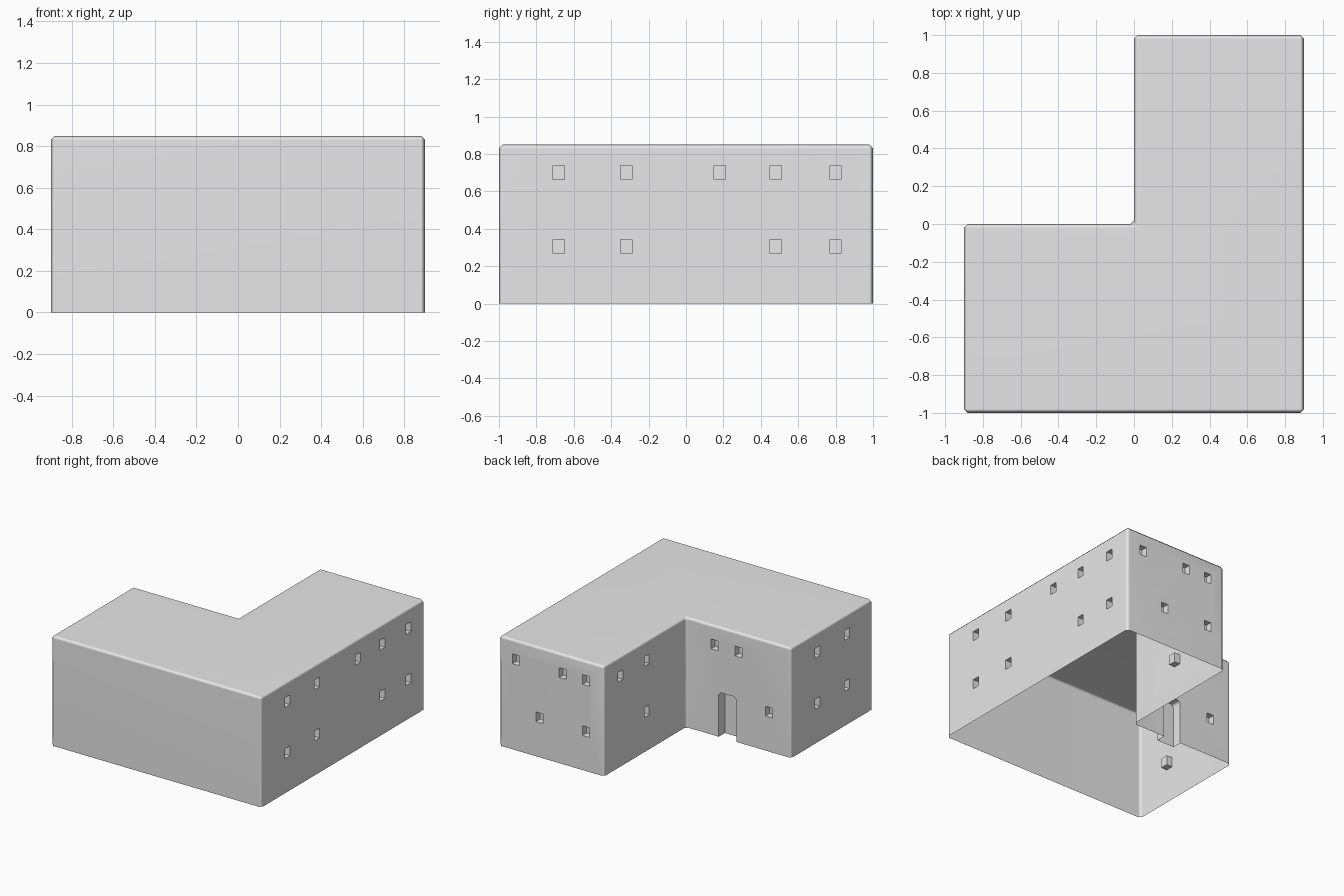
import bpy, bmesh, math
from mathutils import Vector

cube = bpy.data.objects.get("Cube")
if cube:
    bpy.data.objects.remove(cube, do_unlink=True)

HEIGHT, CHAMFER = 0.85, 0.02
HIGH, LOW = 0.70, 0.305

plaster = bpy.data.materials.new("pale_grey_plaster")
plaster.use_nodes = True
plaster.diffuse_color = (0.8, 0.8, 0.8, 1)
plaster.node_tree.nodes["Principled BSDF"].inputs["Base Color"].default_value = (0.8, 0.8, 0.8, 1)


def add_object(name, bm):
    bmesh.ops.recalc_face_normals(bm, faces=bm.faces)
    mesh = bpy.data.meshes.new(name)
    bm.to_mesh(mesh)
    bm.free()
    mesh.materials.append(plaster)
    obj = bpy.data.objects.new(name, mesh)
    bpy.context.collection.objects.link(obj)
    return obj


# L-shaped block with chamfered roof and corner edges
bm = bmesh.new()
outline = [(-0.9, -1), (0.9, -1), (0.9, 1), (0, 1), (0, 0), (-0.9, 0)]
base = bm.faces.new([bm.verts.new((x, y, 0)) for x, y in outline])
top = bmesh.ops.extrude_face_region(bm, geom=[base], use_keep_orig=True)
bmesh.ops.translate(bm, vec=(0, 0, HEIGHT),
                    verts=[v for v in top["geom"] if isinstance(v, bmesh.types.BMVert)])
bmesh.ops.recalc_face_normals(bm, faces=bm.faces)
edges = [e for e in bm.edges if max(v.co.z for v in e.verts) > 0.1]
bmesh.ops.bevel(bm, geom=edges, offset=CHAMFER, segments=1, affect='EDGES')
building = add_object("building", bm)

# Cutters for the window and door recesses
bm = bmesh.new()


def cut_box(centre, size):
    made = bmesh.ops.create_cube(bm, size=1)["verts"]
    for v in made:
        v.co = Vector(centre) + Vector([a * b for a, b in zip(v.co, size)])
    return made


def windows(axis, wall, side, z, places, depth=0.05):
    for p in places:
        centre, size = [p, p, z], [0.06, 0.06, 0.075]
        centre[axis], size[axis] = wall, depth * 2
        cut_box(centre, size)


windows(0, 0.9, 1, HIGH, [-0.68, -0.32, 0.18, 0.48, 0.8])
windows(0, 0.9, 1, LOW, [-0.68, -0.32, 0.48, 0.8])
windows(0, -0.9, -1, HIGH, [-0.68, -0.32])
windows(0, -0.9, -1, LOW, [-0.68, -0.32])
windows(0, 0, -1, HIGH, [0.48, 0.8])
windows(0, 0, -1, LOW, [0.48])
windows(1, 1, 1, HIGH, [0.755, 0.355, 0.155])
windows(1, 1, 1, LOW, [0.555, 0.155])
windows(1, 0, 1, HIGH, [-0.245, -0.45])
windows(1, 0, 1, LOW, [-0.71])

# Doorway with clipped upper corners
door = cut_box((-0.355, 0, 0.12), (0.15, 0.15, 0.45))
corners = [e for e in bm.edges if all(v in door and v.co.z > 0.3 for v in e.verts)
           and abs(e.verts[0].co.x - e.verts[1].co.x) < 0.01]
bmesh.ops.bevel(bm, geom=corners, offset=0.02, segments=1, affect='EDGES')
cutter = add_object("recess_cutter", bm)
cutter.hide_render = True

# Carve the recesses, then open the underside
cut = building.modifiers.new("recesses", 'BOOLEAN')
cut.operation, cut.solver, cut.object = 'DIFFERENCE', 'EXACT', cutter
bpy.context.view_layer.update()
graph = bpy.context.evaluated_depsgraph_get()
carved = bpy.data.meshes.new_from_object(building.evaluated_get(graph))
building.modifiers.clear()
building.data = carved
bpy.data.objects.remove(cutter, do_unlink=True)

bm = bmesh.new()
bm.from_mesh(carved)
floor = [f for f in bm.faces if f.calc_center_median().z < 0.001]
bmesh.ops.delete(bm, geom=floor, context='FACES')
bm.to_mesh(carved)
bm.free()

# Soft chamfers, crisp recesses
bpy.ops.object.select_all(action='DESELECT')
building.select_set(True)
bpy.context.view_layer.objects.active = building
bpy.ops.object.shade_smooth_by_angle(angle=math.radians(50))
soft = building.modifiers.new("flat_walls", 'WEIGHTED_NORMAL')
soft.keep_sharp = True
